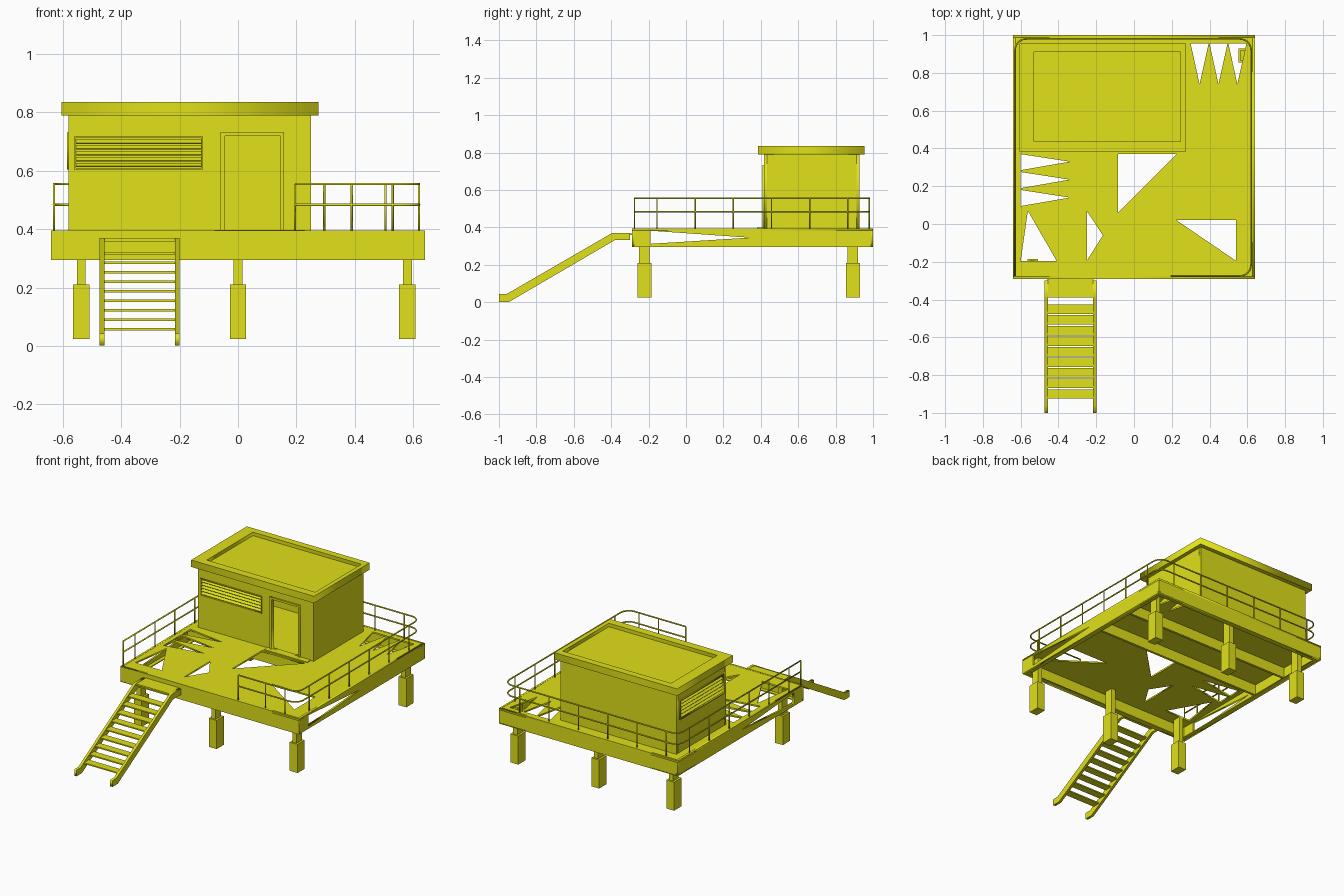
import bpy, bmesh, math
from mathutils import Matrix, Vector

if "Cube" in bpy.data.objects:
    bpy.data.objects.remove(bpy.data.objects["Cube"])

yellow = bpy.data.materials.new("yellow_paint")
yellow.diffuse_color = (0.75, 0.75, 0.01, 1)
yellow.use_nodes = True
yellow.node_tree.nodes["Principled BSDF"].inputs["Base Color"].default_value = yellow.diffuse_color

# local (u, v, w) -> world, by the axis the plate faces
ORIENT = {
    'z': Matrix.Identity(4),
    'y': Matrix(((1, 0, 0, 0), (0, 0, -1, 0), (0, 1, 0, 0), (0, 0, 0, 1))),
    'x': Matrix(((0, 0, 1, 0), (1, 0, 0, 0), (0, 1, 0, 0), (0, 0, 0, 1))),
}


def add_mesh(name, me):
    me.name = name
    me.materials.clear()
    me.materials.append(yellow)
    ob = bpy.data.objects.new(name, me)
    bpy.context.collection.objects.link(ob)
    return ob


def box(name, x0, x1, y0, y1, z0, z1, tilt=None):
    bm = bmesh.new()
    bmesh.ops.create_cube(bm, size=1)
    m = Matrix.Diagonal((x1 - x0, y1 - y0, z1 - z0, 1))
    if tilt:
        m = tilt @ m
    bm.transform(Matrix.Translation(((x0 + x1) / 2, (y0 + y1) / 2, (z0 + z1) / 2)) @ m)
    me = bpy.data.meshes.new(name)
    bm.to_mesh(me)
    bm.free()
    return add_mesh(name, me)


def curve_to_mesh(name, cu):
    tmp = bpy.data.objects.new("tmp", cu)
    bpy.context.collection.objects.link(tmp)
    dg = bpy.context.evaluated_depsgraph_get()
    me = bpy.data.meshes.new_from_object(tmp.evaluated_get(dg))
    bpy.data.objects.remove(tmp)
    bm = bmesh.new()
    bm.from_mesh(me)
    bmesh.ops.remove_doubles(bm, verts=bm.verts, dist=1e-5)
    bmesh.ops.recalc_face_normals(bm, faces=bm.faces)
    bm.to_mesh(me)
    bm.free()
    return add_mesh(name, me)


def spline(cu, pts, cyclic):
    s = cu.splines.new('POLY')
    s.points.add(len(pts) - 1)
    for p, co in zip(s.points, pts):
        p.co = (*co, 1) if len(co) == 3 else (*co, 0, 1)
    s.use_cyclic_u = cyclic


def plate(name, axis, centre, thick, outline, holes=()):
    """Flat plate with cut-outs, facing the given axis."""
    cu = bpy.data.curves.new(name, 'CURVE')
    cu.dimensions = '2D'
    cu.fill_mode = 'BOTH'
    cu.extrude = thick / 2
    for pts in (outline, *holes):
        spline(cu, pts, True)
    ob = curve_to_mesh(name, cu)
    ob.data.transform(ORIENT[axis] @ Matrix.Translation((0, 0, -centre if axis == 'y' else centre)))
    return ob


def pipe(name, pts, r=0.0045):
    cu = bpy.data.curves.new(name, 'CURVE')
    cu.dimensions = '3D'
    cu.bevel_depth = r
    cu.bevel_resolution = 1
    cu.use_fill_caps = True
    spline(cu, pts, False)
    return curve_to_mesh(name, cu)


def rect(a0, a1, b0, b1):
    return [(a0, b0), (a1, b0), (a1, b1), (a0, b1)]


# deck plate with its open gaps
gaps = [
    [(-.085, .37), (.225, .37), (-.085, .06)],
    [(-.562, .07), (-.41, -.195), (-.6, -.195)],
    [(-.25, .07), (-.165, -.06), (-.25, -.195)],
    [(.225, .02), (.54, -.195), (.54, .02)],
]
gaps += [[(-.6, y), (-.34, y - .04), (-.6, y - .085)] for y in (.37, .275, .18)]
gaps += [[(x, .955), (x + .095, .955), (x + .047, .74)] for x in (.3, .4, .5)]
plate("deck", 'z', .389, .01, rect(-.64, .64, -.29, 1), gaps)

# perimeter beams and bottom flange
for label, y in (("front", -.284), ("back", .994)):
    plate(label + "_beam", 'y', y, .012, rect(-.64, .64, .295, .395))
for label, x in (("left", -.634), ("right", .634)):
    plate(label + "_beam", 'x', x, .012, rect(-.29, 1, .295, .395),
          [[(-.19, .382), (-.19, .312), (.34, .345)]])
plate("bottom_flange", 'z', .298, .006, rect(-.64, .64, -.29, 1), [rect(-.605, .605, -.255, .965)])
for y in (.39, .66):
    box("joist", -.628, .628, y - .008, y + .008, .315, .384)

# legs with sleeves
for x in (-.537, 0, .58):
    for y in (-.222, .892):
        box("leg", x - .015, x + .015, y - .028, y + .028, .2, .385)
        box("leg_sleeve", x - .028, x + .028, y - .037, y + .037, .025, .21)

# house walls with door and window openings
window = (-.555, -.125, .61, .712)
side_window = (.45, .89, .61, .725)
plate("front_wall", 'y', .425, .015, rect(-.58, .25, .39, .8),
      [rect(*window), rect(-.045, .145, .398, .72)])
plate("back_wall", 'y', .92, .015, rect(-.58, .25, .39, .8))
plate("left_wall", 'x', -.5725, .015, rect(.418, .927, .39, .8), [rect(*side_window)])
plate("right_wall", 'x', .2425, .015, rect(.418, .927, .39, .8))
plate("door_frame", 'y', .42, .024, rect(-.06, .157, .39, .733), [rect(-.045, .145, .398, .72)])
box("door_sill", -.08, .23, .38, .418, .39, .398)

# window frames and louvres
a, b, c, d = window
plate("front_window_frame", 'y', .42, .016, rect(a - .006, b + .006, c - .006, d + .006), [rect(*window)])
a, b, c, d = side_window
plate("side_window_frame", 'x', -.578, .016, rect(a - .006, b + .006, c - .006, d + .006), [rect(*side_window)])
for i in range(5):
    z = .62 + i * .02
    box("front_louvre", -.555, -.125, .415, .435, z - .002, z + .002,
        Matrix.Rotation(math.radians(35), 4, 'X'))
    z += .002 * i
    box("side_louvre", -.583, -.563, .45, .89, z - .002, z + .002,
        Matrix.Rotation(math.radians(-35), 4, 'Y'))

# roof slab with raised rim
box("roof_slab", -.6, .27, .39, .95, .79, .812)
plate("roof_rim", 'z', .8125, .045, rect(-.605, .275, .385, .955), [rect(-.53, .247, .437, .91)])

# handrails with rounded corners
R = .06
X0, X1, Y0, Y1 = -.63, .62, -.275, .98
path = [(.195, Y0)]
for cx, cy, start in ((X1 - R, Y0 + R, -90), (X1 - R, Y1 - R, 0), (X0 + R, Y1 - R, 90)):
    for i in range(7):
        t = math.radians(start + i * 15)
        path.append((cx + R * math.cos(t), cy + R * math.sin(t)))
path.append((X0, Y0))
for name, z in (("top_rail", .555), ("middle_rail", .484)):
    pipe(name, [(x, y, z) for x, y in path])
side_ys = [-.155 + .204 * i for i in range(6)]
posts = [(x, y) for x in (X0, X1) for y in side_ys]
posts += [(X0, Y0), (.195, Y0), (.39, Y0), (.53, Y0)]
posts += [(.505 - .21 * i, Y1) for i in range(6)]
for x, y in posts:
    pipe("rail_post", [(x, y, .39), (x, y, .555)], .004)

# stairs
side = [(-1, .002), (-.945, .002), (-.38, .332), (-.30, .332),
        (-.30, .37), (-.395, .37), (-.96, .043), (-1, .043)]
for x in (-.465, -.208):
    plate("stair_stringer", 'x', x, .017, side)
box("stair_landing", -.457, -.215, -.39, -.285, .358, .368)
for i in range(9):
    y, z = -.9 + i * .056, .058 + i * .0325
    box("stair_tread", -.457, -.215, y - .025, y + .025, z - .004, z + .004)
